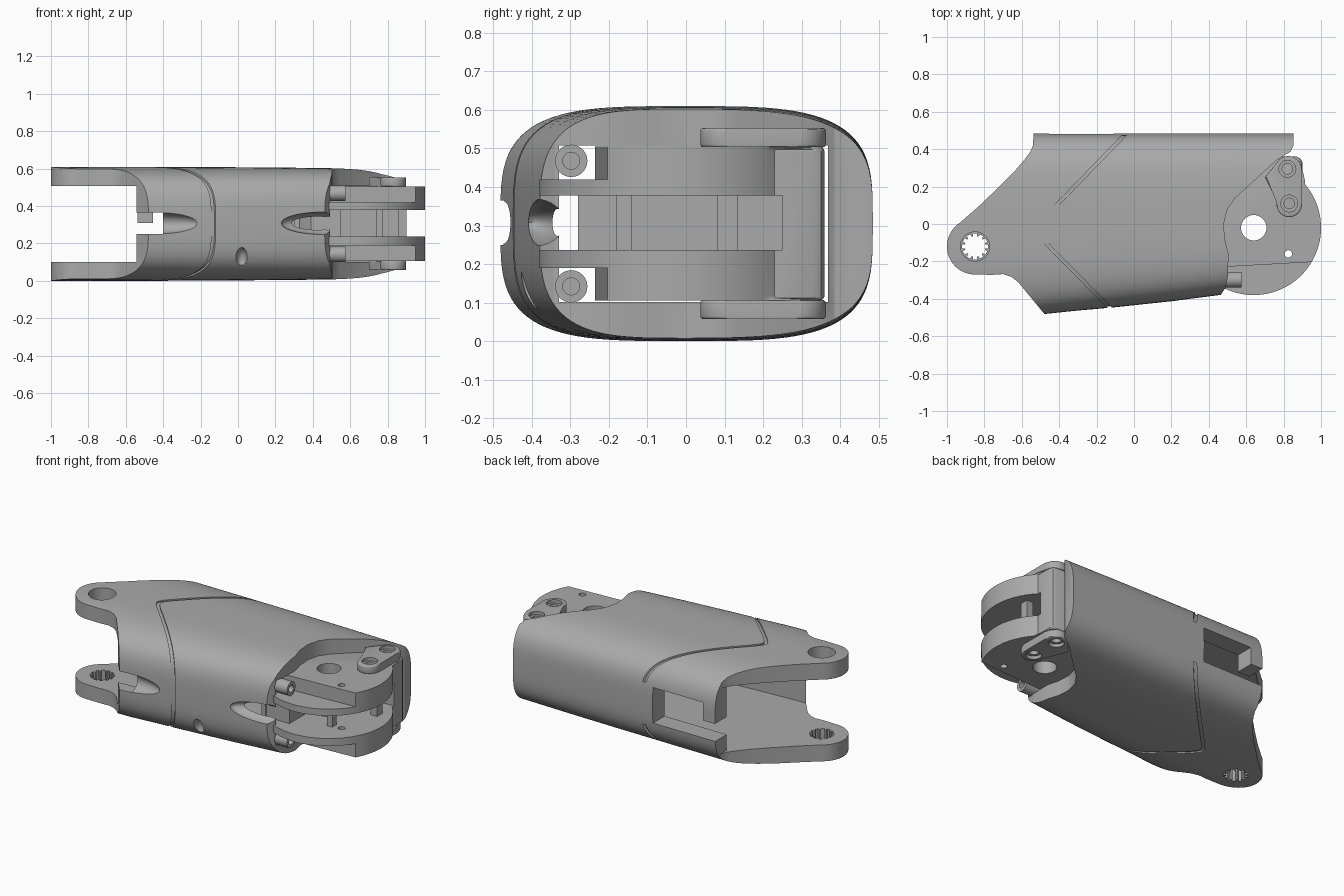
import bpy, bmesh, math
from mathutils import Matrix, Vector

if "Cube" in bpy.data.objects:
    bpy.data.objects.remove(bpy.data.objects["Cube"])

grey = bpy.data.materials.new("plain_grey")
grey.diffuse_color = (0.40, 0.40, 0.40, 1)
grey.use_nodes = True
grey.node_tree.nodes["Principled BSDF"].inputs["Base Color"].default_value = grey.diffuse_color


def make(name, bm):
    bmesh.ops.recalc_face_normals(bm, faces=bm.faces[:])
    me = bpy.data.meshes.new(name)
    bm.to_mesh(me)
    bm.free()
    me.materials.append(grey)
    ob = bpy.data.objects.new(name, me)
    bpy.context.collection.objects.link(ob)
    return ob


def prism(name, pts, z0, z1, bevel=0):
    bm = bmesh.new()
    lo = [bm.verts.new((x, y, z0)) for x, y in pts]
    hi = [bm.verts.new((x, y, z1)) for x, y in pts]
    bottom, top = bm.faces.new(lo), bm.faces.new(hi)
    n = len(pts)
    for i in range(n):
        j = (i + 1) % n
        bm.faces.new((lo[i], lo[j], hi[j], hi[i]))
    if bevel:
        rim = list(bottom.edges) + list(top.edges)
        bmesh.ops.bevel(bm, geom=rim, offset=bevel, segments=3, profile=0.5, affect='EDGES')
    return make(name, bm)


def box(x0, x1, y0, y1, z0, z1, name="box"):
    return prism(name, [(x0, y0), (x1, y0), (x1, y1), (x0, y1)], z0, z1)


def arc(cx, cy, r, a0, a1, n=32):
    return [(cx + r * math.cos(math.radians(a0 + (a1 - a0) * i / n)),
             cy + r * math.sin(math.radians(a0 + (a1 - a0) * i / n))) for i in range(n + 1)]


def disc(cx, cy, r, z0, z1, name="disc", n=40):
    return prism(name, arc(cx, cy, r, 0, 360, n)[:-1], z0, z1)


def rod_x(y, z, r, x0, x1, name="rod"):
    bm = bmesh.new()
    m = Matrix.Translation(((x0 + x1) / 2, y, z)) @ Matrix.Rotation(math.pi / 2, 4, 'Y')
    bmesh.ops.create_cone(bm, cap_ends=True, segments=32, radius1=r, radius2=r, depth=x1 - x0, matrix=m)
    return make(name, bm)


def ellipsoid(c, r):
    bm = bmesh.new()
    m = Matrix.Translation(Vector(c)) @ Matrix.Diagonal((*r, 1))
    bmesh.ops.create_uvsphere(bm, u_segments=32, v_segments=20, radius=1, matrix=m)
    return make("scoop", bm)


def boolean(ob, op, *tools):
    for t in tools:
        mod = ob.modifiers.new("b", 'BOOLEAN')
        mod.operation, mod.solver, mod.object = op, 'EXACT', t
        bpy.context.view_layer.objects.active = ob
        bpy.ops.object.modifier_apply(modifier=mod.name)
        bpy.data.objects.remove(t)


def loft(name, shrink=0.0):
    # rounded sleeve section, narrowing at the front towards +x
    stations = [(-1.1, .486, .305), (-.75, .486, .305), (-.48, .482, .305), (-.3, .463, .304),
                (-.1, .445, .303), (.2, .413, .301), (.46, .38, .298), (.7, .35, .294), (1.0, .32, .288)]
    bm = bmesh.new()
    rings, n, e = [], 96, 2 / 3.6
    for x, front, h in stations:
        ring = []
        for i in range(n):
            t = 2 * math.pi * i / n
            c, s = math.cos(t), math.sin(t)
            a = (.485 if c > 0 else front) - shrink
            ring.append(bm.verts.new((x, math.copysign(abs(c) ** e, c) * a,
                                      .305 + math.copysign(abs(s) ** e, s) * (h - shrink))))
        rings.append(ring)
    for r0, r1 in zip(rings, rings[1:]):
        for i in range(n):
            j = (i + 1) % n
            bm.faces.new((r0[i], r0[j], r1[j], r1[i]))
    bm.faces.new(rings[0])
    bm.faces.new(rings[-1])
    return make(name, bm)


# Sleeve body with two fork lugs, trimmed to its plan outline
body = loft("sleeve_body")
outline = [(-.54, .55), (-.54, .42), (-.555, .385), (-.585, .345), (-.64, .28), (-.72, .20), (-.83, .095)]
outline += arc(-.85, -.12, .15, 124, 270)
outline += [(-.76, -.272), (-.70, -.268), (-.655, -.283), (-.62, -.31), (-.48, -.48), (-.45, -.55),
            (.463, -.55), (.463, -.38), (.49, -.34), (.502, -.28), (.505, -.16), (.485, -.08), (.48, 0),
            (.50, .08), (.543, .14), (.767, .345), (.80, .365), (.835, .385), (.853, .42), (.85, .55)]
boolean(body, 'INTERSECT', prism("plan", outline, -.1, .8))

# V groove, cut only skin deep
mid = [(-.06, .478), (-.49, .035), (-.525, -.005), (-.535, -.03), (-.525, -.055), (-.49, -.095), (-.13, -.46)]
groove = prism("groove", mid + [(x + .024, y) for x, y in reversed(mid)], -.1, .8)
boolean(groove, 'DIFFERENCE', loft("core", .008))
boolean(body, 'DIFFERENCE', groove)

# Hollow inside, open fork, back window and front slots
cavity = [(-1.2, -.7), (-.56, -.7), (-.56, -.405), (-.2, -.385), (.2, -.355), (.46, -.33), (1.2, -.33),
          (1.2, .368), (-.538, .368), (-.538, .7), (-1.2, .7)]
boolean(body, 'DIFFERENCE',
        prism("cavity", cavity, .102, .508),
        box(-.455, -.11, .3, .6, .20, .42),
        box(-.65, -.44, .3, .6, .20, .31),
        box(-.65, -.40, -.6, -.3, .25, .365),
        ellipsoid((-.40, -.485, .308), (.20, .07, .056)),
        ellipsoid((.48, -.40, .308), (.25, .085, .062)),
        ellipsoid((.02, -.44, .115), (.035, .06, .065)))

# Lug holes: plain above, toothed below
spline = [(-.85 + r * math.cos(a), -.12 + r * math.sin(a)) for k in range(12)
          for r, a in ((.07, (k - .28) * math.pi / 6), (.07, (k + .28) * math.pi / 6),
                       (.055, (k + .36) * math.pi / 6), (.055, (k + .64) * math.pi / 6))]
boolean(body, 'DIFFERENCE', disc(-.85, -.12, .078, .4, .8), prism("spline", spline, -.1, .2))

# Knuckle block with rounded nose
plan = [(.30, .36), (.30, -.2)] + arc(.64, -.02, .36, 210, 404, 56) + [(.9, .33), (.89, .35), (.87, .36)]
knuckle = prism("knuckle", plan, .105, .505, .014)
step = [(.2, -.6), (1.1, -.6), (1.1, -.195), (.2, -.245)]
slot = [(.55, -.28), (.55, .25), (1.1, .25), (1.1, -.6), (.25, -.6), (.25, -.28)]
boolean(knuckle, 'DIFFERENCE',
        prism("step", step, .42, .7), prism("step", step, -.1, .19),
        prism("slot", slot, .237, .378),
        disc(.64, -.02, .068, -.1, .8), disc(.825, -.16, .02, -.1, .8))

# Cross bars inside the knuckle slot
bars = [box(.855, .90, .08, .135, .22, .40, "slot_bar_back"),
        box(.74, .775, -.18, -.14, .22, .40, "slot_bar_front")]

# Screw pads above and below the knuckle
pads = []
for side, z0, z1 in (("upper", .503, .553), ("lower", .057, .107)):
    pts = arc(.825, .29, .073, 0, 130, 12) + [(.70, .25), (.74, .17), (.765, .13)] + arc(.83, .105, .068, 190, 360, 16)
    pad = prism(side + "_screw_pad", pts, z0, z1, .008)
    for x, y in ((.82, .295), (.83, .11)):
        boolean(pad, 'DIFFERENCE', disc(x, y, .028, z0 - .1, z1 + .1))
        wide = (z1 - .02, z1 + .1) if side == "upper" else (z0 - .1, z0 + .02)
        boolean(pad, 'DIFFERENCE', disc(x, y, .045, *wide))
    pads.append(pad)

# Screw bosses facing +x at the sleeve mouth
bosses = []
for side, z in (("upper", .468), ("lower", .142)):
    boss = rod_x(-.298, z, .042, .36, .575, side + "_screw_boss")
    boolean(boss, 'DIFFERENCE', rod_x(-.298, z, .022, .42, .7))
    bosses.append(boss)

for ob in [body, knuckle] + bars + pads + bosses:
    bpy.ops.object.select_all(action='DESELECT')
    ob.select_set(True)
    bpy.context.view_layer.objects.active = ob
    bpy.ops.object.shade_smooth_by_angle(angle=math.radians(30))
